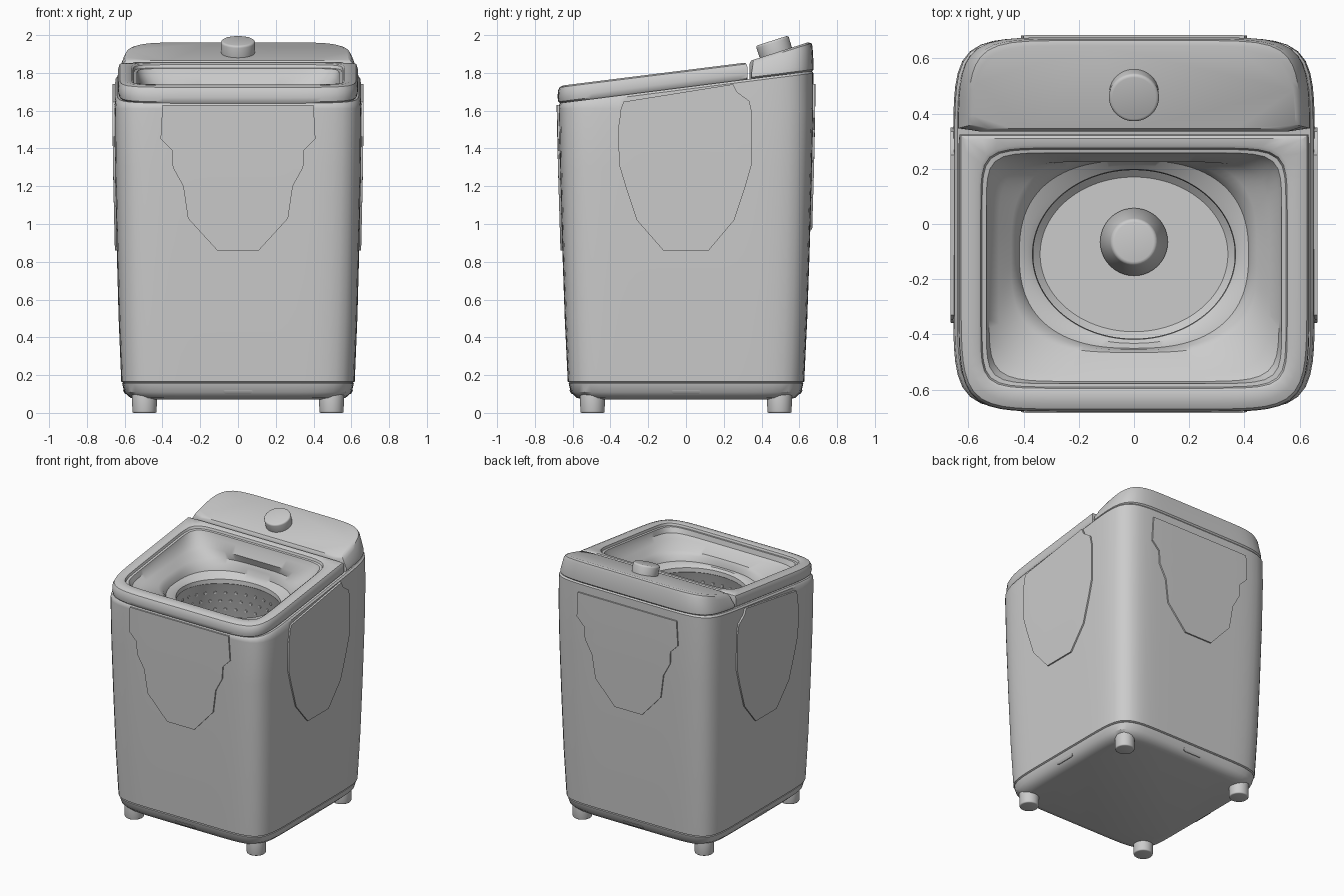
import bpy, bmesh, math
from mathutils import Matrix, Vector

cube = bpy.data.objects.get("Cube")
if cube:
    bpy.data.objects.remove(cube, do_unlink=True)

grey = bpy.data.materials.new("light grey plastic")
grey.use_nodes = True
grey.diffuse_color = (0.6, 0.6, 0.6, 1)
grey.node_tree.nodes["Principled BSDF"].inputs["Base Color"].default_value = (0.6, 0.6, 0.6, 1)

SEG = 120
SQUARE = 8      # exponent of the softly bulging square outline


def finish(name, bm, angle=35):
    mesh = bpy.data.meshes.new(name)
    bm.to_mesh(mesh)
    bm.free()
    mesh.materials.append(grey)
    obj = bpy.data.objects.new(name, mesh)
    bpy.context.collection.objects.link(obj)
    bpy.ops.object.select_all(action='DESELECT')
    obj.select_set(True)
    bpy.context.view_layer.objects.active = obj
    bpy.ops.object.shade_smooth_by_angle(angle=math.radians(angle))
    return obj


def ring(a, b, z, n=SQUARE, cy=0.0, oy=0.0, ymin=-9, ymax=9):
    """Superellipse outline cut at ymin/ymax, found along rays from (0, oy)."""
    pts = []
    for i in range(SEG):
        t = 2 * math.pi * (i + 0.5) / SEG
        lo, hi = 0.0, 2.0
        for _ in range(30):
            r = (lo + hi) / 2
            x, y = r * math.cos(t), oy + r * math.sin(t)
            inside = abs(x / a) ** n + abs((y - cy) / b) ** n < 1 and ymin < y < ymax
            lo, hi = (r, hi) if inside else (lo, r)
        x, y = lo * math.cos(t), oy + lo * math.sin(t)
        pts.append((x, y, z(y) if callable(z) else z))
    return pts


def loft(name, rings, cap_start=False, cap_end=False, angle=35):
    bm = bmesh.new()
    loops = [[bm.verts.new(p) for p in r] for r in rings]
    for low, high in zip(loops, loops[1:]):
        for i in range(SEG):
            j = (i + 1) % SEG
            bm.faces.new((low[i], low[j], high[j], high[i]))
    if cap_start:
        bm.faces.new(loops[0][::-1])
    if cap_end:
        bm.faces.new(loops[-1])
    return finish(name, bm, angle)


def slope(base, k, off=0.0):
    return lambda y: base + k * y + off


def seam(off=0.0):
    return slope(1.725, 0.127, off)


def rim(off=0.0):
    return slope(1.815, 0.125, off)


def panel_top(off=0.0):
    return slope(1.755, 0.32, off)


# Cabinet with rounded skirt and a fine seam groove above it
PROFILE = [(0.07, 0.53, 0.54), (0.08, 0.57, 0.58), (0.11, 0.602, 0.61),
           (0.155, 0.613, 0.621), (0.16, 0.608, 0.616), (0.165, 0.618, 0.626),
           (0.5, 0.632, 0.642), (0.9, 0.643, 0.656), (1.3, 0.652, 0.668),
           (1.61, 0.655, 0.675)]
cabinet = [ring(a, b, z) for z, a, b in PROFILE]
cabinet += [ring(0.65, 0.675, seam(-0.012)), ring(0.64, 0.667, seam()),
            ring(0.57, 0.45, seam(), cy=-0.16, oy=-0.16)]
loft("cabinet", cabinet, cap_start=True)


# Lid frame, funnel and drum in one continuous shell
def frame(a, b, z, back=0.325):
    return ring(a, b, z, oy=-0.16, ymax=back)


def opening(a, b, z, n=10):
    return ring(a, b, z, n, cy=-0.16, oy=-0.16)


def oval(a, b, z, n=2.0):
    return ring(a, b, z, n, cy=-0.11, oy=-0.11)


loft("lid_frame_and_drum", [
    frame(0.615, 0.66, seam(-0.01)), frame(0.632, 0.676, seam(0.008)),
    frame(0.636, 0.68, seam(0.03)), frame(0.634, 0.678, rim(-0.025)),
    frame(0.626, 0.67, rim(-0.008), 0.32), frame(0.605, 0.65, rim(), 0.31),
    opening(0.565, 0.445, rim()), opening(0.555, 0.435, rim(-0.006)),
    opening(0.55, 0.43, rim(-0.022)), opening(0.535, 0.418, rim(-0.024)),
    opening(0.525, 0.41, rim(-0.06), 8), opening(0.49, 0.385, slope(1.71, 0.08), 6),
    oval(0.445, 0.355, slope(1.665, 0.05), 3.2), oval(0.425, 0.345, slope(1.64, 0.04), 2.8),
    oval(0.415, 0.34, slope(1.6, 0.03), 2.5), oval(0.385, 0.322, 1.585, 2.2),
    oval(0.368, 0.308, 1.57), oval(0.365, 0.305, 1.54), oval(0.372, 0.312, 1.53),
    oval(0.372, 0.312, 0.88), oval(0.34, 0.28, 0.85)], cap_end=True)


# Control console behind the lid
def console(a, b, z, front):
    return ring(a, b, z, oy=0.5, ymin=front)


loft("control_console", [
    console(0.615, 0.66, seam(-0.01), 0.335), console(0.638, 0.676, seam(0.008), 0.335),
    console(0.636, 0.676, seam(0.03), 0.335), console(0.612, 0.67, panel_top(-0.03), 0.335),
    console(0.602, 0.664, panel_top(-0.01), 0.338), console(0.585, 0.645, panel_top(), 0.345)],
    cap_end=True)


# Cylinders: knob, feet, agitator
def cylinder(name, r1, r2, depth, matrix, bevel=0.012):
    bm = bmesh.new()
    bmesh.ops.create_cone(bm, cap_ends=True, segments=40, radius1=r1, radius2=r2, depth=depth)
    edges = [e for e in bm.edges if abs(e.verts[0].co.z - e.verts[1].co.z) < 1e-5]
    bmesh.ops.bevel(bm, geom=edges, offset=bevel, segments=3, profile=0.5, affect='EDGES')
    bm.transform(matrix)
    return finish(name, bm)


cylinder("control_knob", 0.088, 0.091, 0.11,
         Matrix.Translation((0, 0.472, 1.918)) @ Matrix.Rotation(0.31, 4, 'X'))
for sx, side in ((1, "left"), (-1, "right")):
    for sy, end in ((-1, "front"), (1, "back")):
        cylinder(f"{end}_{side}_foot", 0.064, 0.067, 0.12,
                 Matrix.Translation((sx * 0.495, sy * 0.495, 0.06)), 0.008)
cylinder("agitator", 0.125, 0.083, 0.2, Matrix.Translation((0, -0.065, 0.95)))

# Drum perforations: rows of small studs around the wall
bm = bmesh.new()
for row in range(4):
    for k in range(32):
        t = 2 * math.pi * (k + 0.5 * (row % 2)) / 32
        pos = Vector((0.37 * math.cos(t), -0.11 + 0.31 * math.sin(t), 1.47 - 0.06 * row))
        inward = Vector((-math.cos(t) / 0.37, -math.sin(t) / 0.31, 0))
        m = Matrix.Translation(pos) @ inward.to_track_quat('Z', 'Y').to_matrix().to_4x4()
        bmesh.ops.create_cone(bm, cap_ends=True, segments=8, radius1=0.011, radius2=0.009,
                              depth=0.008, matrix=m)
finish("drum_perforations", bm)


# Raised panels and skirt slots that follow the cabinet wall
def half_sizes(z):
    for (z0, a0, b0), (z1, a1, b1) in zip(PROFILE, PROFILE[1:]):
        if z <= z1:
            f = (z - z0) / (z1 - z0)
            return a0 + f * (a1 - a0), b0 + f * (b1 - b0)
    return PROFILE[-1][1:]


def wall_panel(name, rows, turn, tilt=0.0, lift=0.0, proud=0.01):
    """rows: (height, left, right); turn counts quarter turns from the front."""
    bm = bmesh.new()
    grid, cols = [], 16
    for z, u0, u1 in rows:
        line = []
        for c in range(cols + 1):
            u = u0 + (u1 - u0) * c / cols
            zz = z + lift + u * tilt * max(0, (z - 1.3) / 0.4)
            a, b = half_sizes(zz)
            if turn % 2:
                a, b = b, a
            d = b * (1 - abs(u / a) ** SQUARE) ** (1 / SQUARE) + proud
            line.append(bm.verts.new((u, -d, zz)))
        grid.append(line)
    for hi, lo in zip(grid, grid[1:]):
        for c in range(cols):
            bm.faces.new((hi[c], lo[c], lo[c + 1], hi[c + 1]))
    # side skirts sink the border into the wall
    border = [e for e in bm.edges if e.is_boundary]
    out = bmesh.ops.extrude_edge_only(bm, edges=border)["geom"]
    for v in out:
        if isinstance(v, bmesh.types.BMVert):
            v.co.y += proud + 0.012
    bm.transform(Matrix.Rotation(turn * math.pi / 2, 4, 'Z'))
    bmesh.ops.recalc_face_normals(bm, faces=bm.faces)
    finish(name, bm)


wide = [(z, -u, u) for z, u in ((1.63, 0.4), (1.45, 0.41), (1.39, 0.35), (1.3, 0.345),
                                (1.2, 0.29), (1.03, 0.265), (0.86, 0.11))]
side = [(1.7, -0.33, 0.25), (1.66, -0.345, 0.27), (1.61, -0.35, 0.335), (1.55, -0.358, 0.35),
        (1.32, -0.355, 0.35), (1.2, -0.32, 0.315), (1.02, -0.26, 0.255), (0.86, -0.12, 0.12)]
mirrored = [(z, -right, -left) for z, left, right in side]
wall_panel("front_panel", wide, 0)
wall_panel("left_panel", side, 1, tilt=0.16)
wall_panel("back_panel", wide, 2, lift=0.11)
wall_panel("right_panel", mirrored, 3, tilt=-0.16)

slot = [(0.122, -0.065, 0.065), (0.118, -0.08, 0.08), (0.105, -0.08, 0.08), (0.1, -0.065, 0.065)]
for turn, where in enumerate(("front", "left", "back", "right")):
    wall_panel(f"{where}_skirt_slot", slot, turn, proud=0.005)
